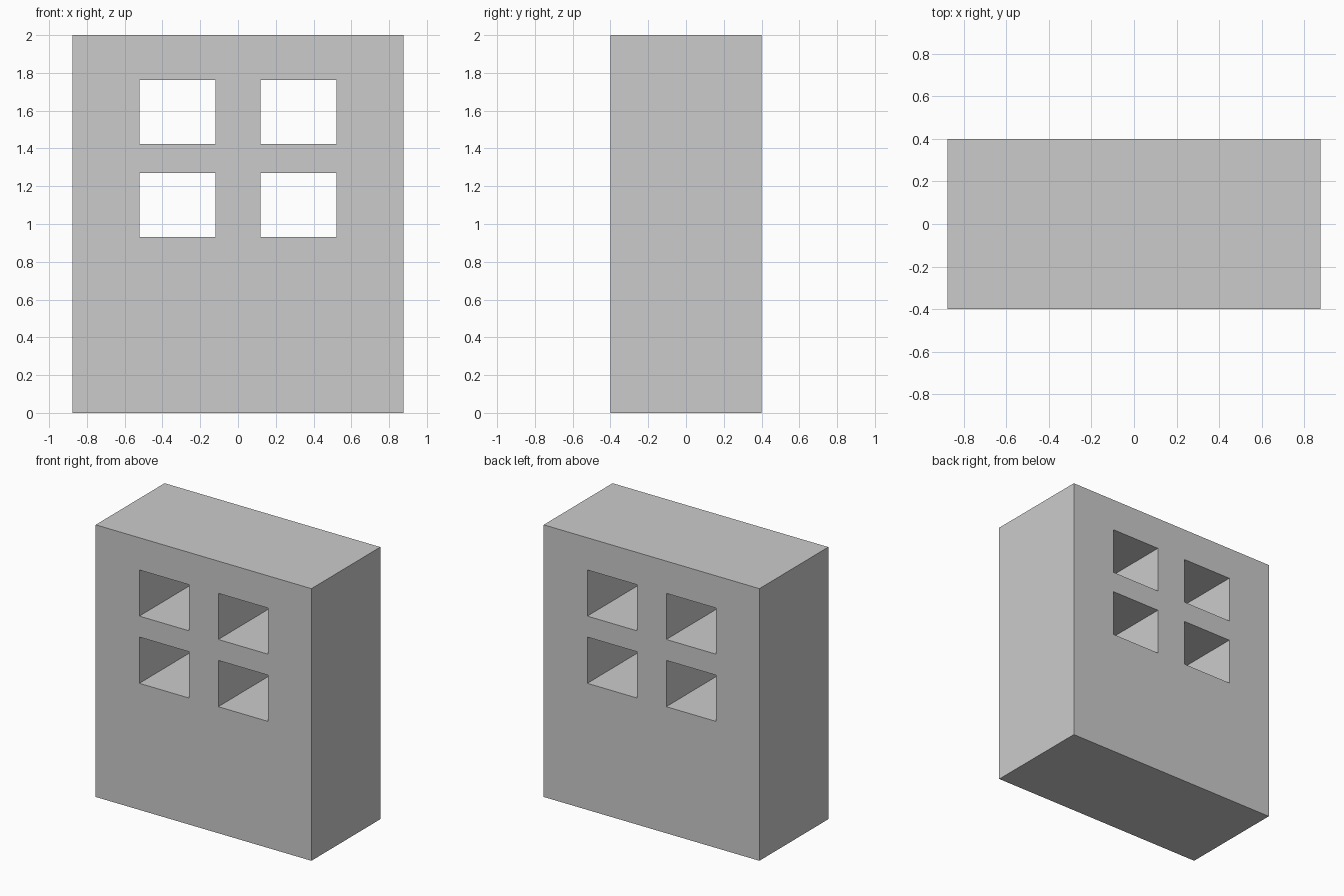
import bpy, bmesh

if "Cube" in bpy.data.objects:
    bpy.data.objects.remove(bpy.data.objects["Cube"])

# Grid lines of the front face: outer edges and window edges
XS = [-0.877, -0.522, -0.12, 0.12, 0.522, 0.877]
ZS = [0.0, 0.93, 1.27, 1.424, 1.763, 2.0]
HALF_DEPTH = 0.4

bm = bmesh.new()

# Front face, leaving out the four window cells
verts = [[bm.verts.new((x, -HALF_DEPTH, z)) for x in XS] for z in ZS]
for r in range(len(ZS) - 1):
    for c in range(len(XS) - 1):
        if r in (1, 3) and c in (1, 3):
            continue
        bm.faces.new((verts[r][c], verts[r][c + 1],
                      verts[r + 1][c + 1], verts[r + 1][c]))

# Thick wall: extrude to the back, keeping the front face
front = bm.faces[:]
ext = bmesh.ops.extrude_face_region(bm, geom=front, use_keep_orig=True)
back = [g for g in ext["geom"] if isinstance(g, bmesh.types.BMVert)]
bmesh.ops.translate(bm, verts=back, vec=(0, 2 * HALF_DEPTH, 0))
bmesh.ops.recalc_face_normals(bm, faces=bm.faces[:])

mesh = bpy.data.meshes.new("window_wall")
bm.to_mesh(mesh)
bm.free()
wall = bpy.data.objects.new("window_wall", mesh)
bpy.context.collection.objects.link(wall)
